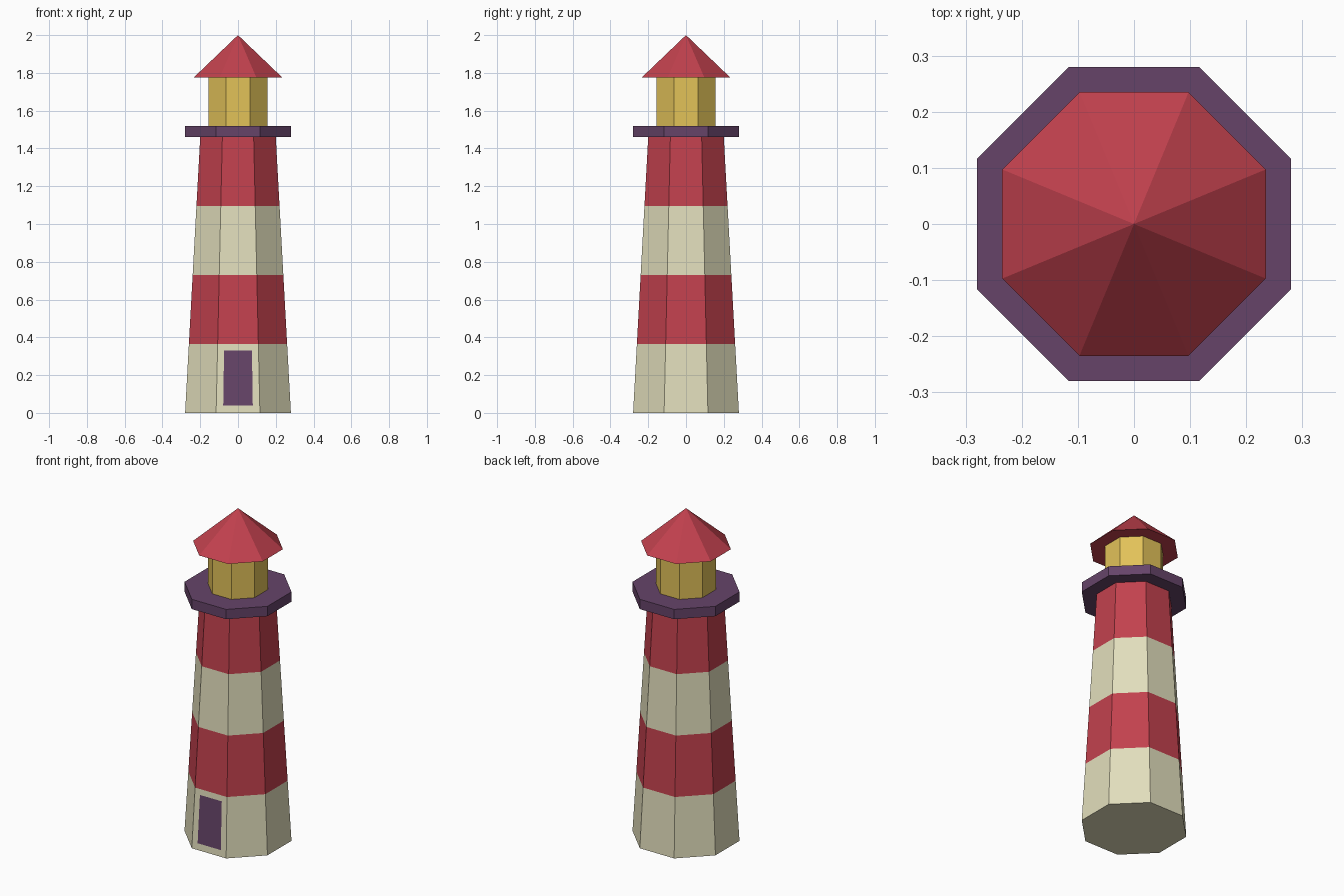
import bpy
import bmesh
from math import cos, sin, pi

SIDES = 8

cube = bpy.data.objects.get("Cube")
if cube:
    bpy.data.objects.remove(cube, do_unlink=True)


def material(name, r, g, b):
    """Flat material from 8-bit display values, stored as linear."""
    def linear(c):
        c /= 255
        return c / 12.92 if c <= 0.04045 else ((c + 0.055) / 1.055) ** 2.4
    color = (linear(r), linear(g), linear(b), 1)
    mat = bpy.data.materials.new(name)
    mat.use_nodes = True
    mat.diffuse_color = color
    bsdf = next(n for n in mat.node_tree.nodes if n.type == "BSDF_PRINCIPLED")
    bsdf.inputs["Base Color"].default_value = color
    return mat


cream = material("cream", 226, 222, 188)
red = material("red", 194, 65, 78)
purple = material("purple", 102, 68, 105)
gold = material("gold", 226, 194, 89)


def stacked_rings(profile):
    """Closed octagonal solid from (height, apothem) pairs, flat side forward."""
    bm = bmesh.new()
    rings = []
    for z, apothem in profile:
        r = apothem / cos(pi / SIDES)
        count = SIDES if apothem else 1
        angles = [(2 * k + 1) * pi / SIDES for k in range(count)]
        rings.append([bm.verts.new((r * cos(a), r * sin(a), z)) for a in angles])
    for low, high in zip(rings, rings[1:]):
        for k in range(SIDES):
            n = (k + 1) % SIDES
            if len(high) == 1:
                bm.faces.new((low[k], low[n], high[0]))
            else:
                bm.faces.new((low[k], low[n], high[n], high[k]))
    for ring in (rings[0], rings[-1]):
        if len(ring) > 1:
            bm.faces.new(ring)
    bmesh.ops.recalc_face_normals(bm, faces=bm.faces)
    return bm


def finish(bm, name, *mats):
    mesh = bpy.data.meshes.new(name)
    bm.to_mesh(mesh)
    bm.free()
    for mat in mats:
        mesh.materials.append(mat)
    obj = bpy.data.objects.new(name, mesh)
    bpy.context.collection.objects.link(obj)
    return obj


# Tapered tower with four alternating bands
BASE, TOP, HEIGHT, BANDS = 0.28, 0.20, 1.46, 4


def tower_apothem(z):
    return BASE + (TOP - BASE) * z / HEIGHT


levels = [HEIGHT * i / BANDS for i in range(BANDS + 1)]
tower = stacked_rings([(z, tower_apothem(z)) for z in levels])
for face in tower.faces:
    band = int(face.calc_center_median().z / HEIGHT * BANDS)
    face.material_index = band % 2

# Door inset into the lowest front face, following its taper
front = min((f for f in tower.faces if f.calc_center_median().z < levels[1]),
            key=lambda f: f.normal.y)
mid_z = front.calc_center_median().z
bmesh.ops.inset_individual(tower, faces=[front], thickness=0.03)
front.material_index = 2
for v in front.verts:
    z = 0.04 if v.co.z < mid_z else 0.33
    half = 0.68 * tower_apothem(z) * sin(pi / SIDES) / cos(pi / SIDES)
    v.co = (half if v.co.x > 0 else -half, -tower_apothem(z), z)
finish(tower, "tower", cream, red, purple)

# Balcony, lantern room and pointed roof
finish(stacked_rings([(1.46, 0.28), (1.52, 0.28)]), "balcony", purple)
finish(stacked_rings([(1.52, 0.156), (1.775, 0.156)]), "lantern_room", gold)
finish(stacked_rings([(1.775, 0.235), (2.0, 0)]), "roof", red)
